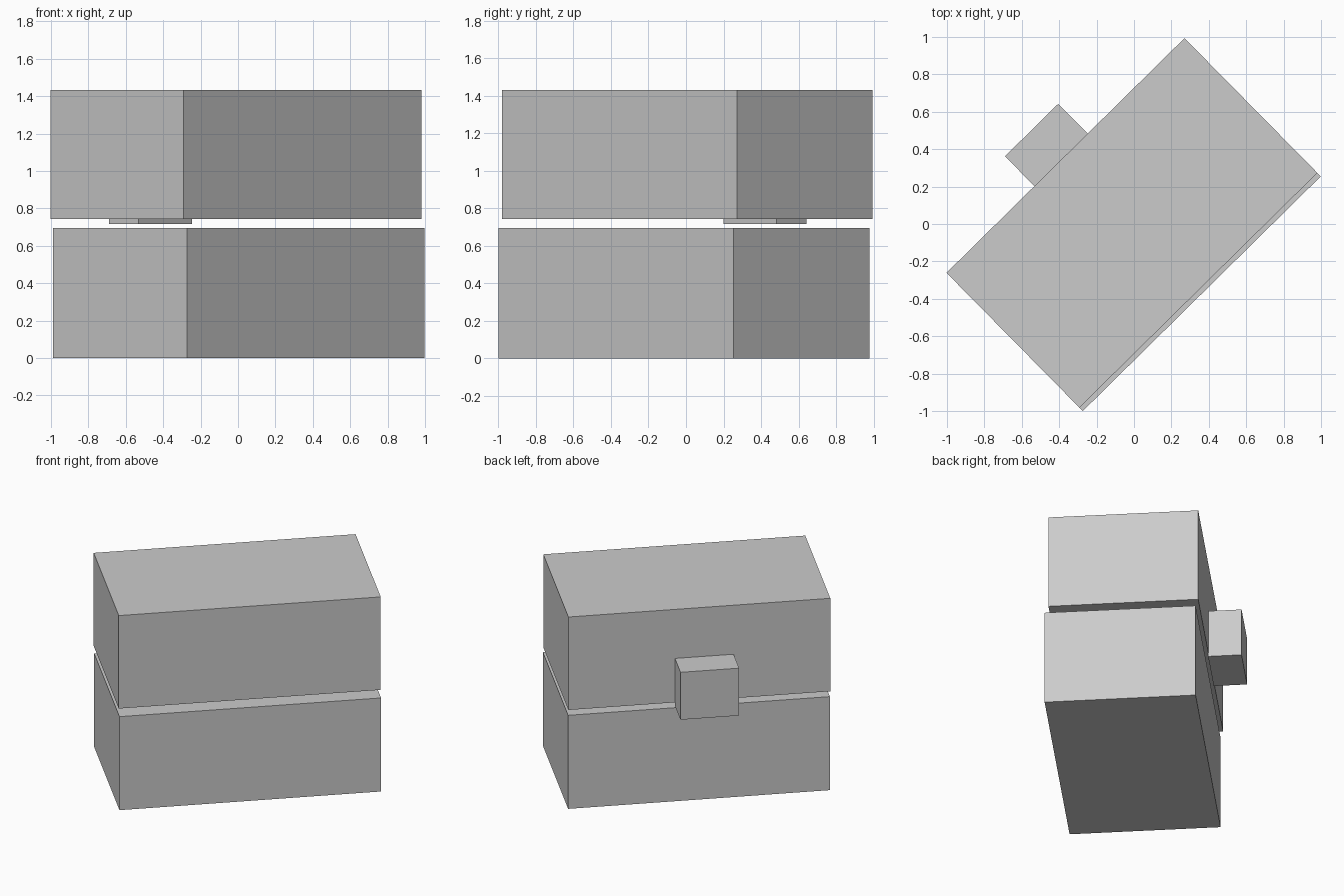
import bpy, bmesh
from math import radians
from mathutils import Matrix

if "Cube" in bpy.data.objects:
    bpy.data.objects.remove(bpy.data.objects["Cube"])

TURN = radians(44.6)  # whole model is turned about z


def box(name, centre, size, z0, z1):
    """Box with its xy centre, xy size along the turned axes, and z range."""
    bm = bmesh.new()
    bmesh.ops.create_cube(bm, size=1)
    bmesh.ops.scale(bm, vec=(size[0], size[1], z1 - z0), verts=bm.verts)
    mesh = bpy.data.meshes.new(name)
    bm.to_mesh(mesh)
    bm.free()
    obj = bpy.data.objects.new(name, mesh)
    obj.matrix_world = (Matrix.Translation((*centre, (z0 + z1) / 2))
                        @ Matrix.Rotation(TURN, 4, 'Z'))
    bpy.context.collection.objects.link(obj)
    return obj


# Two stacked halves with a narrow gap, the lower one slightly offset
box("lower_box", (0.004, -0.010), (1.785, 1.02), 0.0, 0.694)
box("upper_box", (-0.011, 0.006), (1.787, 1.012), 0.742, 1.432)

# Small block on the back left face of the upper half
box("side_block", (-0.468, 0.422), (0.40, 0.226), 0.716, 1.068)
